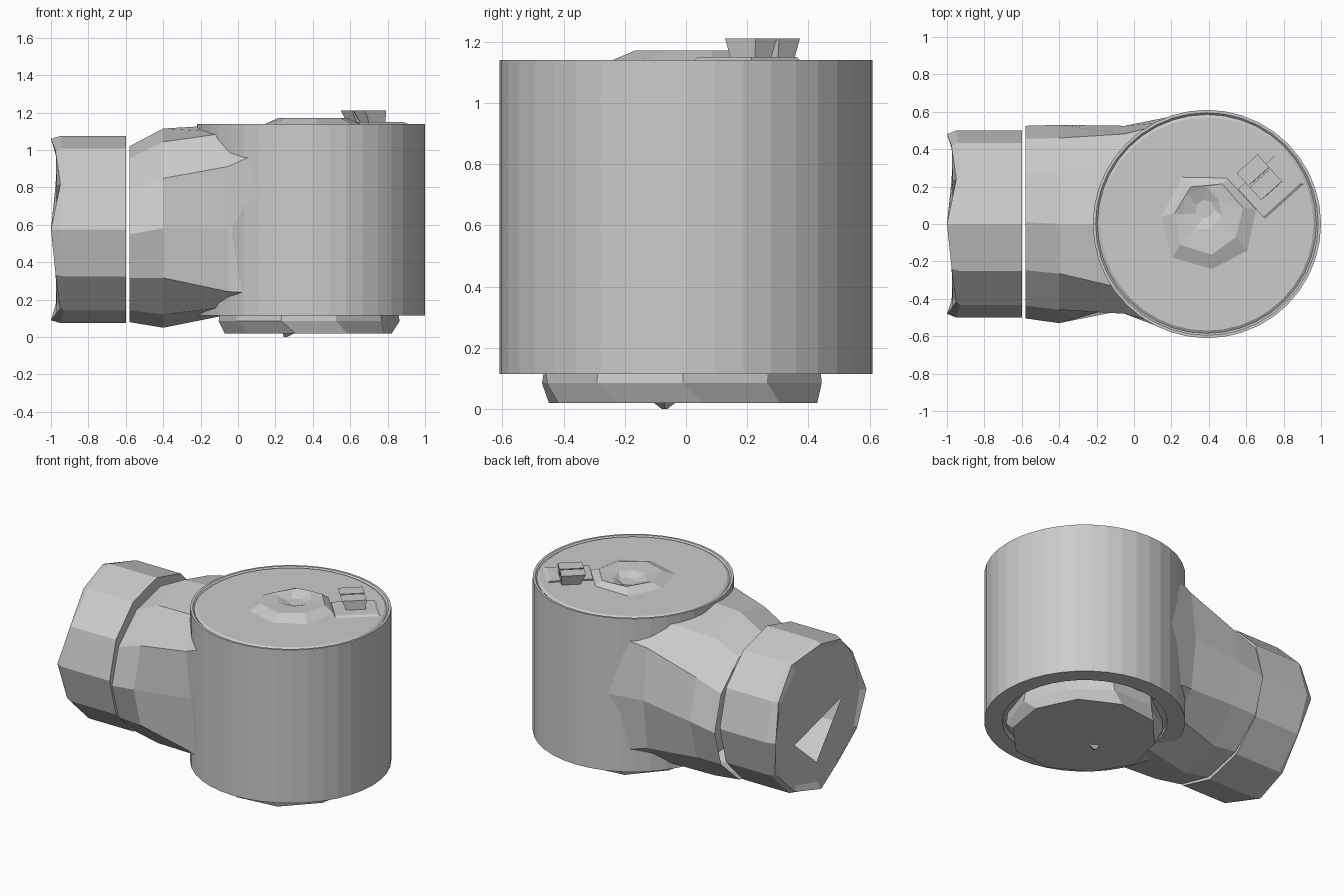
import bpy, bmesh, math, random
from math import cos, sin, pi

if "Cube" in bpy.data.objects:
    bpy.data.objects.remove(bpy.data.objects["Cube"])

random.seed(4)
CX = 0.39  # axis of the upright body


def loft(name, rings, cap_start=False, cap_end=False):
    """Skin a list of equally long point rings with flat faces."""
    bm = bmesh.new()
    vs = [[bm.verts.new(p) for p in r] for r in rings]
    n = len(rings[0])
    for a, b in zip(vs, vs[1:]):
        for i in range(n):
            j = (i + 1) % n
            bm.faces.new((a[i], a[j], b[j], b[i]))
    if cap_start:
        bm.faces.new(vs[0][::-1])
    if cap_end:
        bm.faces.new(vs[-1])
    bmesh.ops.remove_doubles(bm, verts=bm.verts, dist=0.0005)
    bmesh.ops.recalc_face_normals(bm, faces=bm.faces)
    me = bpy.data.meshes.new(name)
    bm.to_mesh(me)
    bm.free()
    ob = bpy.data.objects.new(name, me)
    bpy.context.collection.objects.link(ob)
    return ob


def disc(r, z, n, cx=CX, cy=0.0, turn=0.0, jit=0.0):
    pts = []
    for i in range(n):
        a = 2 * pi * i / n + turn
        k = r + random.uniform(-jit, jit)
        pts.append((cx + k * cos(a), cy + k * sin(a), z))
    return pts


def section(x, ry, zlo, zhi, n=12, power=1.0, cy=0.0, xjit=0.0):
    """Cross-section across the x axis; power below 1 squares it off."""
    cz, rz = (zlo + zhi) / 2, (zhi - zlo) / 2
    pts = []
    for i in range(n):
        a = 2 * pi * i / n
        c, s = cos(a), sin(a)
        pts.append((x + xjit * (i % 3 - 1),
                    cy + ry * math.copysign(abs(c) ** power, c),
                    cz + rz * math.copysign(abs(s) ** power, s)))
    return pts


# upright body: thin top rim and a recessed underside
loft("body", [disc(0.50, 0.16, 40), disc(0.50, 0.115, 40), disc(0.61, 0.115, 40),
              disc(0.61, 1.14, 40), disc(0.595, 1.14, 40), disc(0.585, 1.13, 40),
              disc(0.57, 1.14, 40)], True, True)

# uneven base foot with a small tip below
loft("base_foot", [disc(0.47, 0.16, 10, 0.38, -0.01), disc(0.475, 0.085, 10, 0.38, -0.01, 0, 0.01),
                   disc(0.44, 0.02, 10, 0.38, -0.01, 0.15, 0.02)], True, True)
loft("base_tip", [disc(0.04, 0.02, 3, 0.26, -0.07), disc(0.01, 0.0, 3, 0.25, -0.07)], False, True)

# side pipe flaring into the body, pinched on its front flank
rings = [section(-0.58, 0.515, 0.08, 1.02, cy=0.01),
         section(-0.40, 0.53, 0.05, 1.115),
         section(-0.05, 0.525, 0.12, 1.135, power=0.6),
         section(0.20, 0.575, 0.125, 1.135, power=0.35)]
pinch = {5: 0.48, 6: 0.43, 7: 0.46}
for i, y in pinch.items():
    x, _, z = rings[2][i]
    rings[2][i] = (x, -y, z - 0.05)
loft("side_pipe", rings)

# end knob with a triangular opening in its face
tri = [(0.23, 0.46), (-0.27, 0.595), (0.0, 0.26)]
outer = section(-0.975, 0.48, 0.09, 1.06, xjit=0.025)
flat = section(-0.97, 0.45, 0.13, 1.02)
hole = []
for _, y, z in flat:
    t = min(tri, key=lambda p: (p[0] - y) ** 2 + (p[1] - z) ** 2)
    hole.append((-0.965, t[0], t[1]))
loft("end_knob", [section(-0.60, 0.50, 0.075, 1.075), section(-0.94, 0.50, 0.075, 1.075, xjit=0.01),
                  outer, flat, hole], True)

# low broken boss on top with a sunken middle
loft("top_boss", [disc(0.27, 1.14, 7, 0.40, 0.0, 0.3, 0.03), disc(0.19, 1.172, 7, 0.40, 0.03, 0.3, 0.02),
                  disc(0.11, 1.165, 7, 0.38, 0.07, 0.6, 0.02), disc(0.05, 1.142, 7, 0.38, 0.08, 0.9)],
     False, True)


# tapered stop blocks, split by a slot, and the ramp leading to them
def block(name, x, y, length, width, z0, z1, angle, taper):
    def quad(z, k, dx=0.0):
        pts = []
        for sx, sy in ((-1, -1), (1, -1), (1, 1), (-1, 1)):
            u, v = sx * length / 2 * k, sy * width / 2 * k
            pts.append((x + dx + u * cos(angle) - v * sin(angle),
                        y + u * sin(angle) + v * cos(angle), z))
        return pts
    return loft(name, [quad(z0, taper, 0.02), quad(z1, 1.0)], True, True)


ang = math.radians(42)
for side, label in ((-1, "outer"), (1, "inner")):
    off = side * 0.051
    block("stop_block_" + label, 0.67 - off * sin(ang), 0.25 + off * cos(ang),
          0.15, 0.092, 1.135, 1.21, ang, 0.75)
block("stop_ramp", 0.72, 0.2, 0.26, 0.2, 1.135, 1.15, ang, 1.1)
